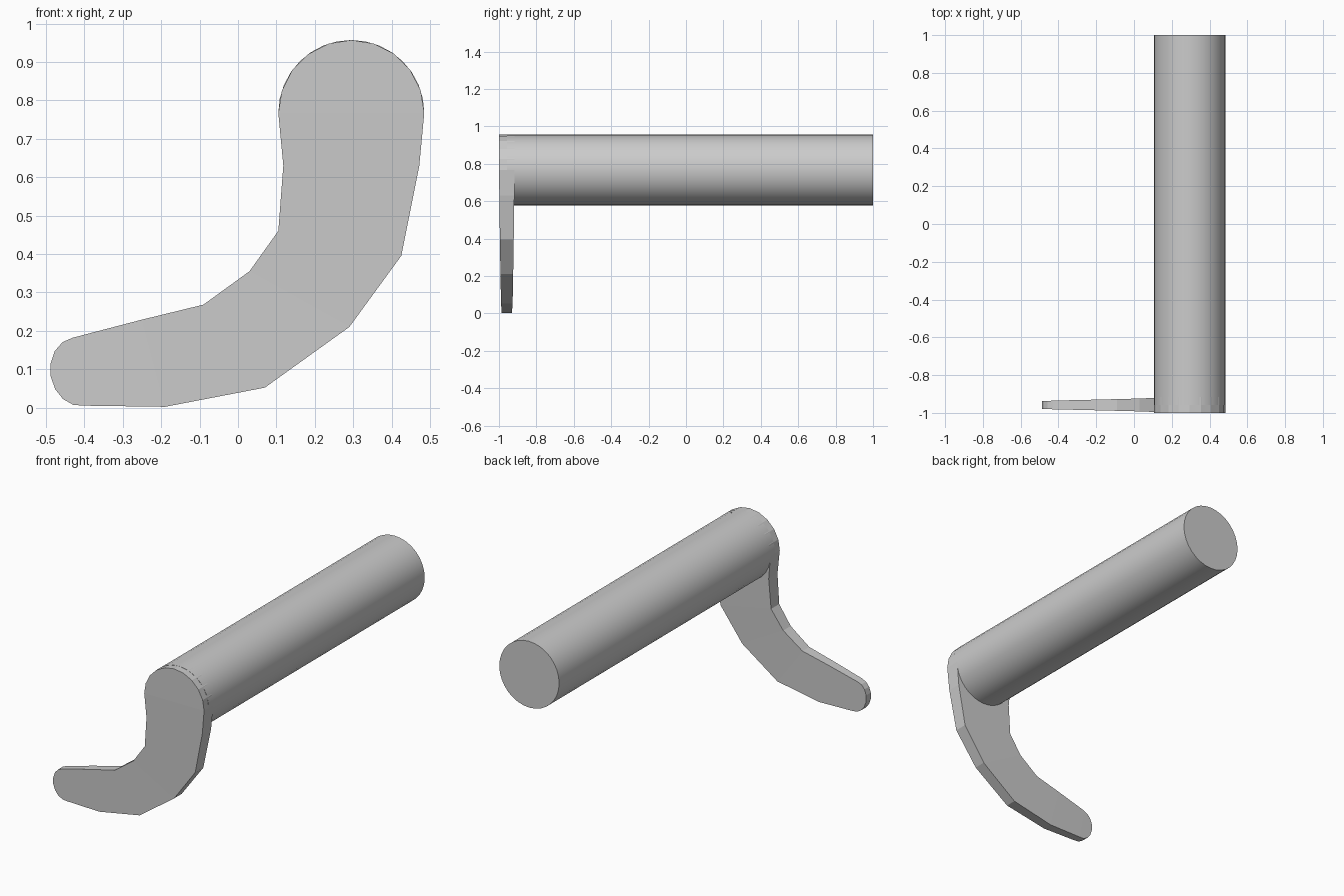
import bpy, bmesh, math
from mathutils import Vector

if "Cube" in bpy.data.objects:
    bpy.data.objects.remove(bpy.data.objects["Cube"])

HEAD = Vector((0.295, 0.767))   # shaft axis in x, z
RADIUS = 0.19
PLATE_Y = -0.958                # mid plane of the arm

# Shaft: long smooth cylinder running front to back
front, back = PLATE_Y, 1.0
bpy.ops.mesh.primitive_cylinder_add(
    vertices=32, radius=RADIUS, depth=back - front,
    location=(HEAD.x, (front + back) / 2, HEAD.y), rotation=(math.pi / 2, 0, 0))
shaft = bpy.context.object
shaft.name = "shaft"
bpy.ops.object.shade_smooth_by_angle()

# Arm cross-sections: inner edge (x, z), outer edge (x, z), half thickness
sections = [
    ((0.105, 0.767), (0.485, 0.767), 0.042),
    ((0.118, 0.630), (0.472, 0.630), 0.040),
    ((0.105, 0.460), (0.425, 0.395), 0.037),
    ((0.030, 0.355), (0.290, 0.210), 0.034),
    ((-0.090, 0.268), (0.070, 0.052), 0.031),
    ((-0.250, 0.229), (-0.190, 0.002), 0.027),
    ((-0.430, 0.182), (-0.400, 0.005), 0.023),
]


def rounded_end(a, b, steps, depth):
    """Points of a half ellipse from a to b, bulging to the right of a->b reversed."""
    a, b = Vector(a), Vector(b)
    mid, half = (a + b) / 2, (b - a) / 2
    out = Vector((-half.y, half.x)) * depth
    return [mid - half * math.cos(math.pi * i / steps) + out * math.sin(math.pi * i / steps)
            for i in range(1, steps)]


head_arc = rounded_end(sections[0][0], sections[0][1], 10, 1.0)
tip_arc = rounded_end(sections[-1][0], sections[-1][1], 8, -0.82)

bm = bmesh.new()


def pair(p, t):
    """Front and back vertices at one outline point."""
    return [bm.verts.new((p[0], PLATE_Y + s * t, p[1])) for s in (-1, 1)]


inner = [pair(a, t) for a, b, t in sections]
outer = [pair(b, t) for a, b, t in sections]
head = [pair(p, sections[0][2]) for p in head_arc]
tip = [pair(p, sections[-1][2] - 0.002) for p in tip_arc]

# Front and back faces
for side in (0, 1):
    for i in range(len(sections) - 1):
        bm.faces.new([inner[i][side], inner[i + 1][side], outer[i + 1][side], outer[i][side]])
    for left, arc, right in ((inner[0], head, outer[0]), (inner[-1], tip, outer[-1])):
        bm.faces.new([p[side] for p in [left] + arc + [right]])

# Rim around the whole outline
loop = inner + tip + outer[::-1] + head[::-1]
for p, q in zip(loop, loop[1:] + loop[:1]):
    bm.faces.new((p[0], q[0], q[1], p[1]))

bmesh.ops.recalc_face_normals(bm, faces=bm.faces)
mesh = bpy.data.meshes.new("curved_arm")
bm.to_mesh(mesh)
bm.free()
arm = bpy.data.objects.new("curved_arm", mesh)
bpy.context.collection.objects.link(arm)
